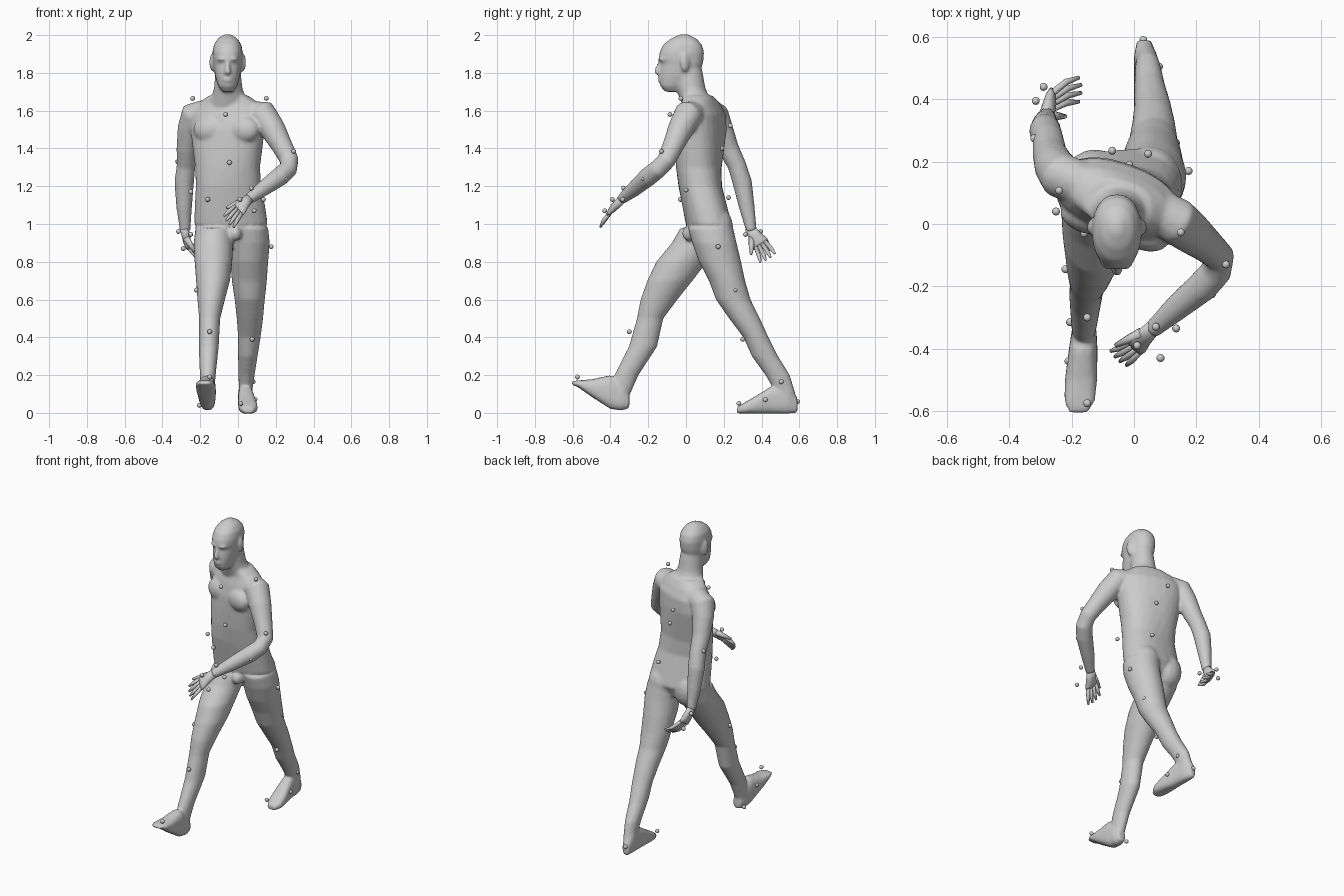
import bpy, bmesh
from math import sin, cos, pi, radians
from mathutils import Vector as V, Matrix


def loft(bm, rings, n=20, e=1.0):
    """Closed loft through rings of (centre, half-axis u, half-axis v)."""
    def sp(a):
        return abs(a) ** e * (1 if a >= 0 else -1)
    loops = []
    for c, u, v in rings:
        loops.append([bm.verts.new(V(c) + V(u) * sp(cos(2 * pi * i / n)) + V(v) * sp(sin(2 * pi * i / n)))
                      for i in range(n)])
    for a, b in zip(loops, loops[1:]):
        for i in range(n):
            j = (i + 1) % n
            bm.faces.new((a[i], a[j], b[j], b[i]))
    bm.faces.new(loops[0][::-1])
    bm.faces.new(loops[-1])


def stack(bm, rows, e=1.0):
    """Loft of level rings: x, y, z, half width, half depth, yaw in degrees."""
    rings = []
    for x, y, z, rx, ry, *yaw in rows:
        a = radians(yaw[0] if yaw else 0)
        rings.append(((x, y, z), (rx * cos(a), rx * sin(a), 0), (-ry * sin(a), ry * cos(a), 0)))
    loft(bm, rings, 24, e)


def tube(bm, pts, n=14):
    """Round limb through x, y, z, radius."""
    p = [V(q[:3]) for q in pts]
    rings = []
    for i, q in enumerate(pts):
        t = (p[min(i + 1, len(p) - 1)] - p[max(i - 1, 0)]).normalized()
        u = t.cross(V((0, 1, 0))).normalized()
        rings.append((p[i], u * q[3], t.cross(u) * q[3]))
    loft(bm, rings, n)


def blob(bm, c, r, yaw=0):
    m = Matrix.Translation(c) @ Matrix.Rotation(radians(yaw), 4, 'Z') @ Matrix.Diagonal((*r, 1))
    bmesh.ops.create_uvsphere(bm, u_segments=16, v_segments=10, radius=1, matrix=m)


def finish(bm, name, voxel=0, smooth=0):
    bmesh.ops.recalc_face_normals(bm, faces=bm.faces)
    for f in bm.faces:
        f.smooth = True
    me = bpy.data.meshes.new(name)
    bm.to_mesh(me)
    bm.free()
    ob = bpy.data.objects.new(name, me)
    bpy.context.collection.objects.link(ob)
    if voxel:
        m = ob.modifiers.new("fuse", 'REMESH')
        m.mode, m.voxel_size, m.use_smooth_shade = 'VOXEL', voxel, True
    if smooth:
        m = ob.modifiers.new("soften", 'SMOOTH')
        m.factor, m.iterations = 0.5, smooth
    return ob


body = bmesh.new()

# torso twisted at the shoulders, up into the neck
stack(body, [(-.04, .12, .92, .12, .08), (-.037, .12, 1.0, .195, .12, 5), (-.043, .098, 1.1, .186, .118, 3),
             (-.05, .075, 1.2, .173, .115), (-.055, .068, 1.3, .172, .118, -8),
             (-.055, .072, 1.4, .186, .122, -14), (-.055, .077, 1.5, .2, .122, -19),
             (-.05, .082, 1.58, .2, .11, -19), (-.05, .078, 1.64, .165, .085, -19),
             (-.05, .06, 1.68, .105, .078, -15)], .85)
stack(body, [(-.05, .06, 1.6, .1, .07), (-.05, .045, 1.67, .09, .08), (-.052, .025, 1.72, .075, .078),
             (-.053, .01, 1.82, .066, .075)])
for x, y in ((.05, .165), (-.125, .155)):                     # buttocks
    blob(body, (x, y, .98), (.095, .085, .11))
for x, y in ((-.155, .02), (.03, -.035)):                     # chest muscles
    blob(body, (x, y, 1.5), (.085, .05, .07), -19)
blob(body, (-.015, .015, .95), (.035, .035, .04))

# head: z, front y, back y, half width
hx = -.055
stack(body, [(hx, (f + b) / 2, z, w, (b - f) / 2) for z, f, b, w in (
    (1.70, -.11, -.03, .028), (1.73, -.137, 0, .05), (1.78, -.142, .06, .065), (1.82, -.138, .08, .072),
    (1.85, -.132, .09, .076), (1.87, -.146, .093, .078), (1.91, -.14, .096, .08), (1.95, -.12, .085, .073),
    (1.982, -.08, .055, .052), (2.005, -.03, .01, .015))], .9)
loft(body, [((hx, -.125, 1.87), (.008, 0, 0), (0, .02, 0)), ((hx, -.14, 1.825), (.014, 0, 0), (0, .024, 0)),
            ((hx, -.146, 1.80), (.02, 0, 0), (0, .022, 0)), ((hx, -.135, 1.788), (.012, 0, 0), (0, .015, 0))])
for z in (1.757, 1.769):                                      # lips
    blob(body, (hx, -.138, z), (.025, .012, .006))
for s in (-1, 1):                                             # ears and brows
    blob(body, (hx + s * .082, -.005, 1.855), (.013, .026, .048), s * 20)
    blob(body, (hx + s * .032, -.132, 1.872), (.024, .014, .008), s * 15)

# forward right leg
stack(body, [(-.125, .1, .98, .1, .13), (-.13, .06, .9, .105, .135), (-.13, -.023, .8, .1, .135),
             (-.132, -.085, .7, .09, .12), (-.142, -.143, .6, .073, .098), (-.15, -.19, .5, .056, .07),
             (-.155, -.228, .35, .053, .075), (-.16, -.315, .2, .042, .064), (-.163, -.345, .1, .036, .05)])
# trailing left leg
stack(body, [(.055, .13, .98, .105, .12), (.063, .15, .9, .105, .118), (.06, .18, .8, .1, .112),
             (.06, .217, .7, .093, .096), (.062, .25, .6, .08, .092), (.063, .31, .5, .07, .082),
             (.06, .37, .4, .06, .067), (.052, .418, .3, .052, .07), (.045, .485, .2, .043, .065),
             (.04, .53, .1, .034, .05)])
# feet: x, y, bottom z, top z, half width
for foot in (((-.16, -.3, .025, .09, .026), (-.16, -.34, .012, .15, .04), (-.163, -.4, .02, .2, .046),
              (-.17, -.5, .085, .178, .052), (-.175, -.57, .135, .172, .05), (-.178, -.605, .15, .168, .03)),
             ((.032, .59, 0, .08, .022), (.037, .54, -.004, .16, .037), (.042, .45, -.004, .14, .042),
              (.05, .37, -.004, .09, .05), (.055, .31, -.004, .055, .05), (.055, .27, -.003, .03, .03))):
    loft(body, [((x, y, (a + b) / 2), (w, 0, 0), (0, 0, (b - a) / 2)) for x, y, a, b, w in foot], 20, .75)

# arms swinging against the legs
tube(body, [(-.17, .13, 1.59, .07), (-.235, .155, 1.575, .074), (-.255, .185, 1.5, .066), (-.27, .225, 1.4, .056),
            (-.275, .27, 1.31, .05), (-.285, .298, 1.22, .052), (-.285, .322, 1.09, .042), (-.28, .347, .96, .028)])
tube(body, [(.06, .05, 1.58, .07), (.135, .01, 1.58, .076), (.185, -.03, 1.5, .068), (.235, -.07, 1.41, .056),
            (.273, -.105, 1.335, .05), (.265, -.15, 1.29, .05), (.22, -.2, 1.25, .051), (.13, -.275, 1.185, .041),
            (.055, -.342, 1.13, .028)])
finish(body, "body", .009, 5)


def hand(name, wrist, knuckle, tip, spread, thumb):
    bm = bmesh.new()
    wrist, knuckle, tip, thumb = V(wrist), V(knuckle), V(tip), V(thumb)
    w = V(spread).normalized()
    nrm = (knuckle - wrist).cross(w).normalized()
    back = wrist - (knuckle - wrist) * .3
    loft(bm, [(back, w * .027, nrm * .024), (wrist.lerp(knuckle, .3), w * .034, nrm * .023),
              (wrist.lerp(knuckle, .75), w * .046, nrm * .02), (knuckle, w * .045, nrm * .014)], 16)
    for i in (-1.5, -.5, .5, 1.5):
        a = knuckle + w * i * .022
        b = tip + w * i * .03 - (tip - knuckle) * abs(i) * .07
        m = a.lerp(b, .5) + (knuckle - wrist) * .12
        tube(bm, [(*a.lerp(wrist, .15), .012), (*m, .011), (*b, .006)], 8)
    base = wrist.lerp(knuckle, .3) - w * .02
    tube(bm, [(*base, .018), (*base.lerp(thumb, .5), .014), (*thumb, .007)], 8)
    finish(bm, name)


hand("left_hand", (.05, -.345, 1.125), (0, -.395, 1.075), (-.055, -.435, 1.005), (.06, -.055, -.07), (-.06, -.39, 1.085))
hand("right_hand", (-.28, .35, .96), (-.265, .4, .885), (-.165, .435, .815), (0, .85, .5), (-.22, .345, .84))

# small spherical markers over the whole figure
markers = bmesh.new()
for p in ((-.24, .107, 1.665), (.15, -.027, 1.665), (-.065, -.085, 1.58), (-.045, -.07, 1.325), (-.16, -.03, 1.13),
          (.13, 0, 1.18), (-.25, .04, 1.17), (-.07, .235, 1.52), (.045, .225, 1.14), (-.015, .19, 1.4),
          (.295, -.13, 1.385), (.25, -.225, 1.24), (.07, -.33, 1.19), (.135, -.335, 1.13), (.085, -.43, 1.07),
          (.01, -.39, 1.13), (-.32, .275, 1.33), (-.315, .395, .96), (-.29, .44, .87), (-.25, .315, .945),
          (-.22, -.145, .65), (-.15, -.3, .43), (-.15, -.575, .19), (-.21, -.44, .14), (-.205, -.315, .04),
          (.175, .17, .88), (.135, .26, .65), (.075, .3, .39), (.08, .505, .165), (.09, .42, .07),
          (.015, .28, .05), (.03, .59, .06)):
    bmesh.ops.create_icosphere(markers, subdivisions=2, radius=.013, matrix=Matrix.Translation(p))
finish(markers, "body_markers")
